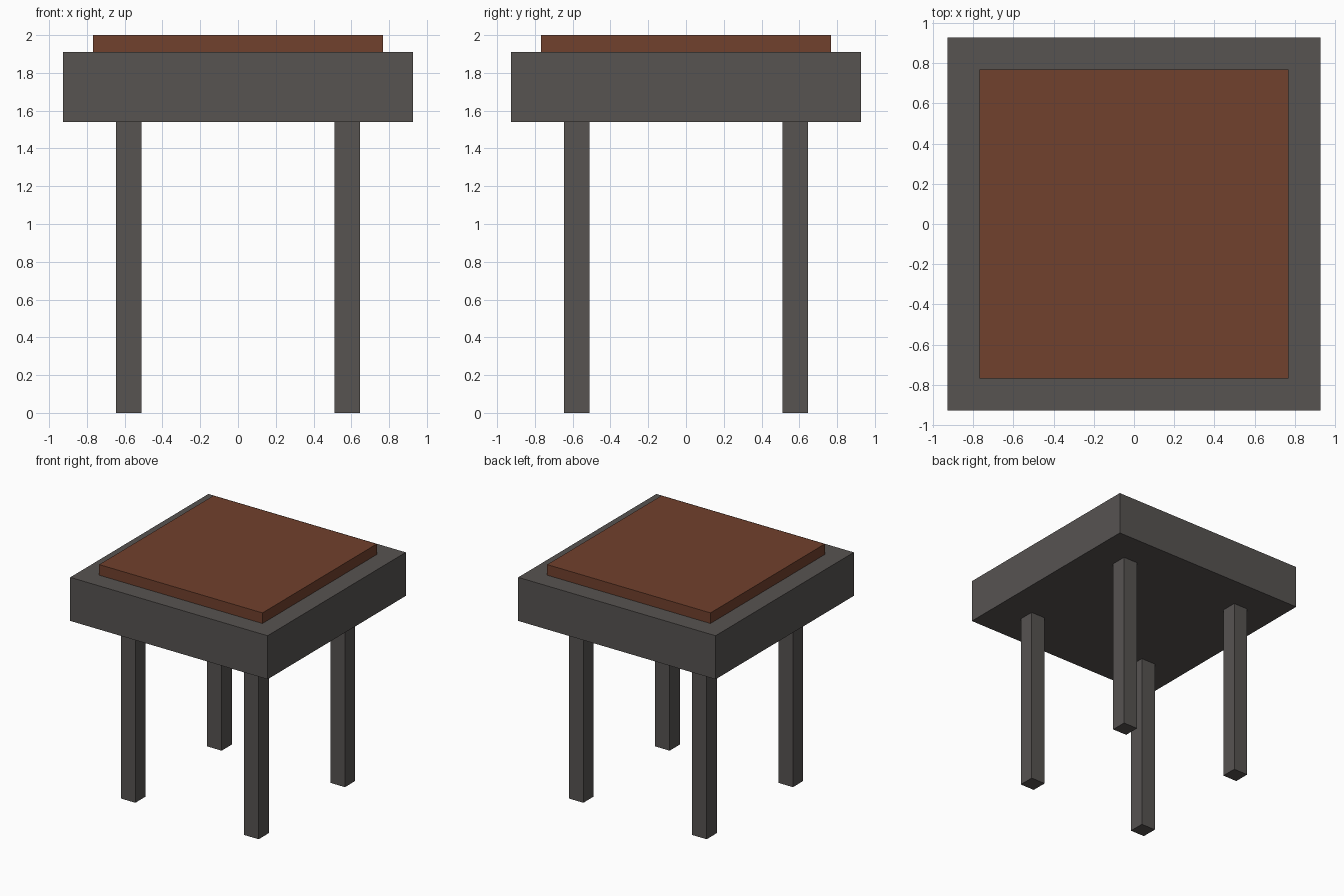
import bpy

if "Cube" in bpy.data.objects:
    bpy.data.objects.remove(bpy.data.objects["Cube"])


def material(name, colour):
    mat = bpy.data.materials.new(name)
    mat.diffuse_color = (*colour, 1.0)
    mat.use_nodes = True
    mat.node_tree.nodes["Principled BSDF"].inputs["Base Color"].default_value = mat.diffuse_color
    return mat


def box(name, x, y, z0, z1, half, mat):
    """Square box centred on (x, y), spanning z0 to z1."""
    bpy.ops.mesh.primitive_cube_add(size=1, location=(x, y, (z0 + z1) / 2))
    obj = bpy.context.object
    obj.name = name
    obj.scale = (2 * half, 2 * half, z1 - z0)
    bpy.ops.object.transform_apply(location=False, rotation=False, scale=True)
    obj.data.materials.append(mat)
    return obj


dark = material("dark_grey", (0.095, 0.087, 0.083))
brown = material("brown", (0.165, 0.052, 0.026))

# Thick frame and the raised seat pad on top
box("seat_frame", 0, 0, 1.54, 1.91, 0.927, dark)
box("seat_pad", 0, 0, 1.91, 2.0, 0.767, brown)

# Four square legs, inset from the frame corners
for side, sx in (("left", -1), ("right", 1)):
    for end, sy in (("front", -1), ("back", 1)):
        box(f"{end}_{side}_leg", sx * 0.579, sy * 0.579, 0, 1.54, 0.068, dark)
